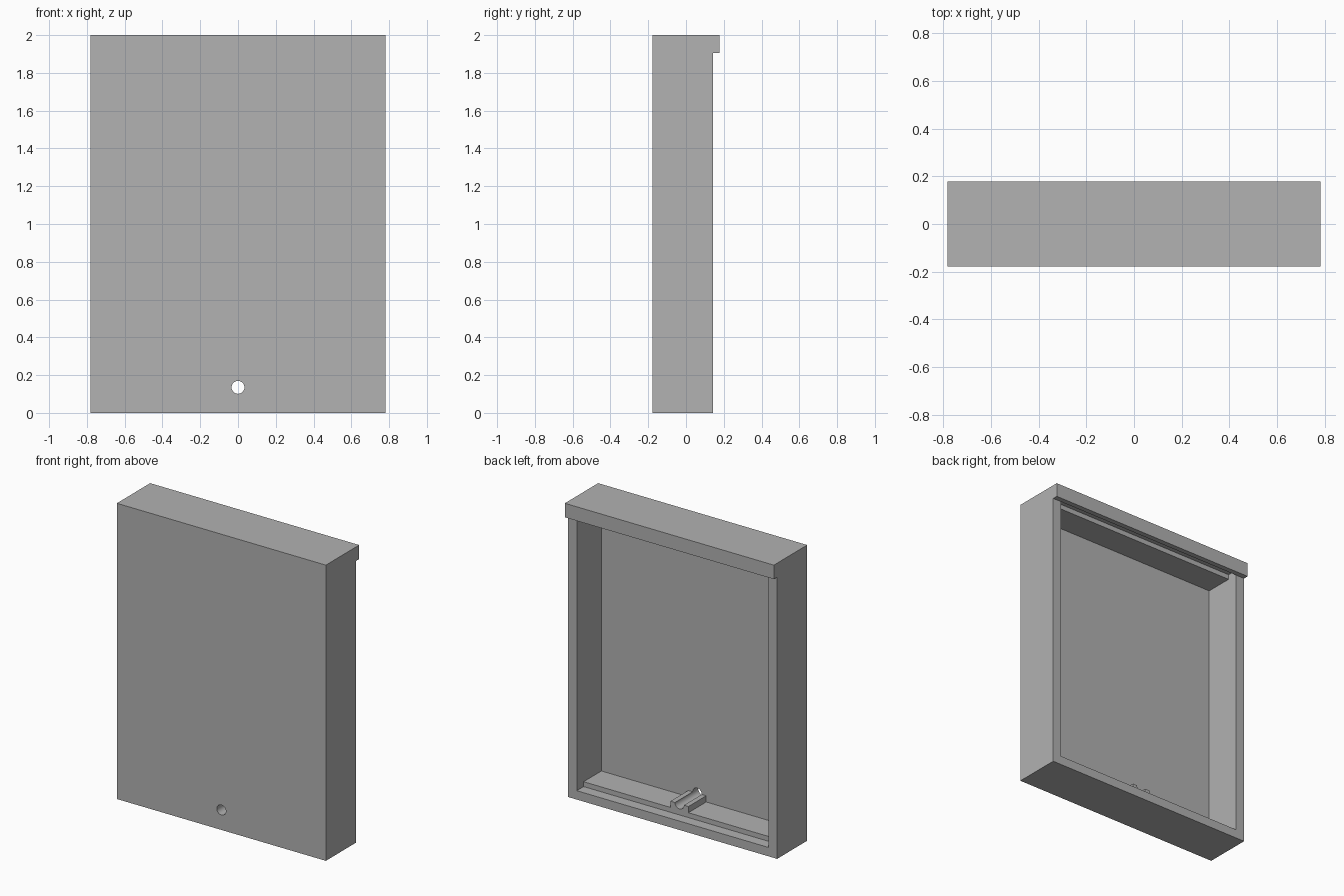
import bpy, bmesh, math
from mathutils import Matrix

if "Cube" in bpy.data.objects:
    bpy.data.objects.remove(bpy.data.objects["Cube"], do_unlink=True)

grey = bpy.data.materials.new("plain_grey")
grey.use_nodes = True
colour = (0.445, 0.445, 0.445, 1)
grey.diffuse_color = colour
grey.node_tree.nodes["Principled BSDF"].inputs["Base Color"].default_value = colour

HALF_W, WALL, HEIGHT = 0.782, 0.065, 2.0
FRONT, RIM, LIP = -0.178, 0.143, 0.178
FLOOR, STEP = -0.12, 0.07          # inside of the front panel, edge of the rails
LIP_Z, HOLE_Z, HOLE_R = 1.905, 0.135, 0.034
REBATE, RAIL = 0.06, 0.093         # thickness at the rebate and at the rail


def add_object(name, bm):
    bmesh.ops.recalc_face_normals(bm, faces=bm.faces)
    mesh = bpy.data.meshes.new(name)
    bm.to_mesh(mesh)
    bm.free()
    mesh.materials.append(grey)
    obj = bpy.data.objects.new(name, mesh)
    bpy.context.collection.objects.link(obj)
    return obj


def extrude_profile(name, profile, half_width):
    """Extrude a (y, z) outline along x, centred."""
    bm = bmesh.new()
    face = bm.faces.new([bm.verts.new((-half_width, y, z)) for y, z in profile])
    new = bmesh.ops.extrude_face_region(bm, geom=[face])["geom"]
    verts = [v for v in new if isinstance(v, bmesh.types.BMVert)]
    bmesh.ops.translate(bm, verts=verts, vec=(2 * half_width, 0, 0))
    return add_object(name, bm)


def combine(target, tool, operation):
    mod = target.modifiers.new(operation.lower(), "BOOLEAN")
    mod.operation, mod.solver, mod.object = operation, "EXACT", tool
    tool.hide_render = True
    bpy.context.view_layer.objects.active = target
    bpy.ops.object.modifier_apply(modifier=mod.name)
    bpy.data.objects.remove(tool, do_unlink=True)


# Case with an overhanging lip along the top of the back
case = extrude_profile("case", [
    (FRONT, 0), (RIM, 0), (RIM, LIP_Z), (LIP, LIP_Z), (LIP, HEIGHT), (FRONT, HEIGHT)], HALF_W)

# Open back with a stepped rail along the bottom and the top
OUT = RIM + 0.1
cavity = extrude_profile("cavity_cutter", [
    (FLOOR, RAIL), (STEP, RAIL), (STEP, REBATE), (OUT, REBATE),
    (OUT, LIP_Z), (RIM, LIP_Z), (RIM, HEIGHT - REBATE), (STEP, HEIGHT - REBATE),
    (STEP, HEIGHT - RAIL), (FLOOR, HEIGHT - RAIL)], HALF_W - WALL)
combine(case, cavity, "DIFFERENCE")

# Cable cradle on the bottom rail
cradle = extrude_profile("cradle", [
    (FLOOR - 0.02, 0.075), (STEP, 0.075), (STEP, HOLE_Z), (FLOOR - 0.02, HOLE_Z)], 0.067)
combine(case, cradle, "UNION")

# Round hole through the front panel, continuing as the cradle groove
bm = bmesh.new()
bmesh.ops.create_cone(bm, cap_ends=True, segments=32, radius1=HOLE_R, radius2=HOLE_R, depth=0.8,
                      matrix=Matrix.Translation((0, 0, HOLE_Z)) @ Matrix.Rotation(math.pi / 2, 4, "X"))
combine(case, add_object("hole_cutter", bm), "DIFFERENCE")

# Smooth the round hole and keep the edges sharp
bpy.ops.object.select_all(action="DESELECT")
case.select_set(True)
bpy.context.view_layer.objects.active = case
bpy.ops.object.shade_smooth_by_angle(angle=math.radians(30))
